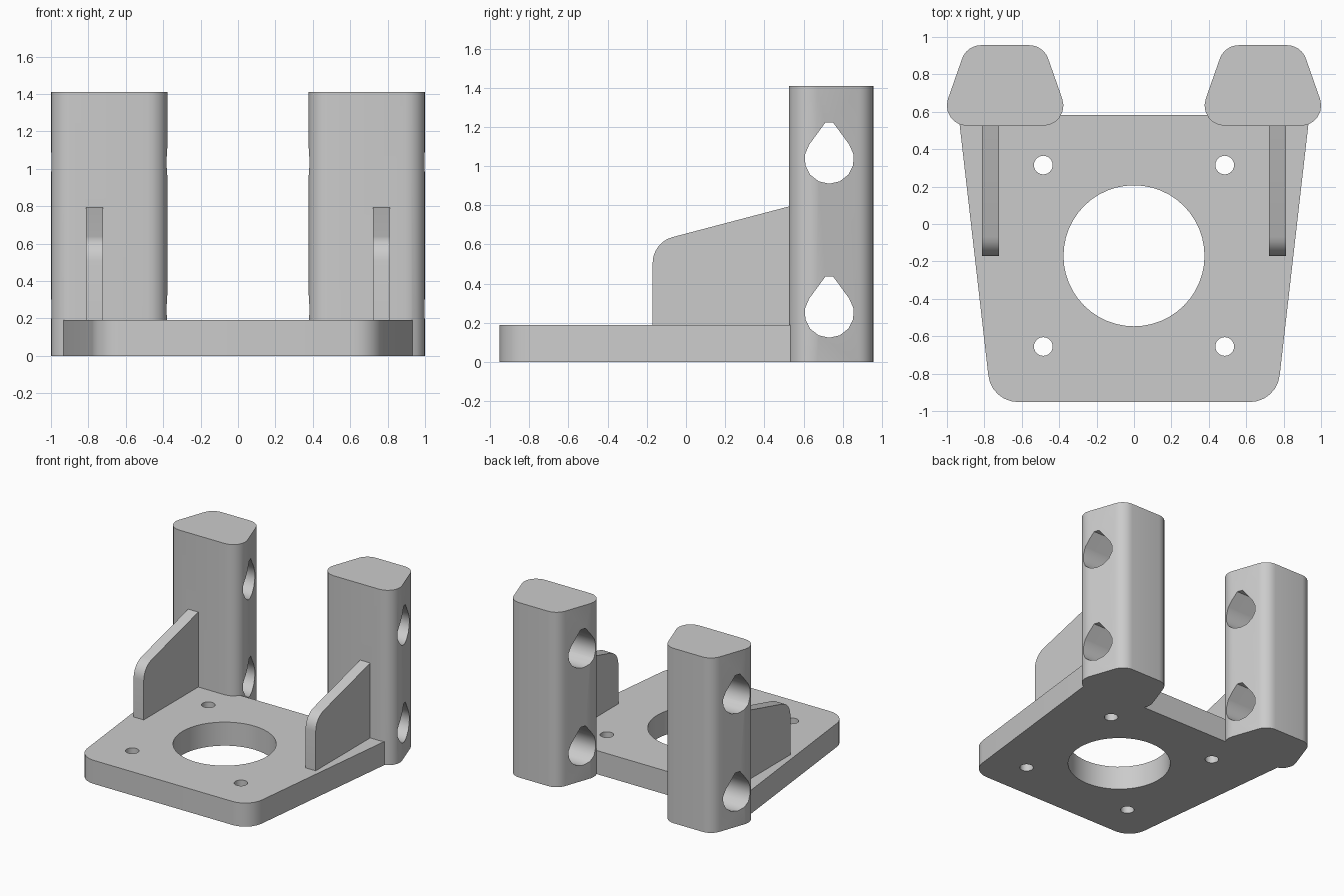
import bpy, bmesh, math
from mathutils import Vector

if "Cube" in bpy.data.objects:
    bpy.data.objects.remove(bpy.data.objects["Cube"])

grey = bpy.data.materials.new("plain grey")
grey.diffuse_color = (0.6, 0.6, 0.6, 1)
grey.use_nodes = True
grey.node_tree.nodes["Principled BSDF"].inputs["Base Color"].default_value = grey.diffuse_color


def rounded(corners, segs=6):
    """Outline from (x, y, radius) corners, with an arc at each non-zero radius."""
    out = []
    n = len(corners)
    for i, (x, y, r) in enumerate(corners):
        p = Vector((x, y))
        if r == 0:
            out.append(p)
            continue
        a = (Vector(corners[i - 1][:2]) - p).normalized()
        b = (Vector(corners[(i + 1) % n][:2]) - p).normalized()
        half = a.angle(b) / 2
        centre = p + (a + b).normalized() * r / math.sin(half)
        start = p + a * r / math.tan(half) - centre
        end = p + b * r / math.tan(half) - centre
        a0 = math.atan2(start.y, start.x)
        turn = math.atan2(end.y, end.x) - a0
        turn = (turn + math.pi) % (2 * math.pi) - math.pi
        for k in range(segs + 1):
            t = a0 + turn * k / segs
            out.append(centre + Vector((math.cos(t), math.sin(t))) * r)
    return out


def prism(name, outline, lo, hi, axis="z"):
    """Extrude an outline along z (outline is x, y) or along x (outline is y, z)."""
    def place(p, h):
        return (p[0], p[1], h) if axis == "z" else (h, p[0], p[1])
    bm = bmesh.new()
    low = [bm.verts.new(place(p, lo)) for p in outline]
    top = [bm.verts.new(place(p, hi)) for p in outline]
    bm.faces.new(low)
    bm.faces.new(top)
    n = len(outline)
    for i in range(n):
        j = (i + 1) % n
        bm.faces.new((low[i], low[j], top[j], top[i]))
    bmesh.ops.recalc_face_normals(bm, faces=bm.faces)
    me = bpy.data.meshes.new(name)
    bm.to_mesh(me)
    bm.free()
    me.materials.append(grey)
    ob = bpy.data.objects.new(name, me)
    bpy.context.collection.objects.link(ob)
    return ob


def combine(target, other, operation):
    """Apply a boolean, then remove the helper part."""
    mod = target.modifiers.new("bool", "BOOLEAN")
    mod.operation = operation
    mod.solver = "EXACT"
    mod.object = other
    bpy.context.view_layer.objects.active = target
    bpy.ops.object.modifier_apply(modifier=mod.name)
    bpy.data.objects.remove(other)


def circle(cx, cy, r, n):
    return [(cx + r * math.cos(2 * math.pi * k / n), cy + r * math.sin(2 * math.pi * k / n))
            for k in range(n)]


# Tapered base plate
bracket = prism("motor_bracket", rounded([
    (-0.7625, -0.952, 0.16), (0.7625, -0.952, 0.16), (0.938, 0.582, 0), (-0.938, 0.582, 0)]), 0, 0.19)

# Central opening and four screw holes
combine(bracket, prism("centre_hole", circle(0, -0.17, 0.377, 48), -0.1, 0.3), "DIFFERENCE")
for x in (-0.485, 0.485):
    for y in (-0.655, 0.315):
        combine(bracket, prism("screw_hole", circle(x, y, 0.05, 24), -0.1, 0.3), "DIFFERENCE")

for s in (-1, 1):
    # Rounded upright post
    c = 0.689 * s
    post = prism("post", rounded([
        (c - 0.356, 0.525, 0.108), (c + 0.356, 0.525, 0.108),
        (c + 0.205, 0.956, 0.108), (c - 0.205, 0.956, 0.108)]), 0, 1.41)
    # Teardrop cross holes
    for z in (0.25, 1.036):
        arc = [math.radians(36 - 252 * k / 10) for k in range(11)]
        drop = [(0.731 + 0.126 * math.cos(t), z + 0.126 * math.sin(t)) for t in arc]
        drop += [(0.711, z + 0.186), (0.751, z + 0.186)]
        combine(post, prism("teardrop", drop, c - 0.5, c + 0.5, "x"), "DIFFERENCE")
    combine(bracket, post, "UNION")
    # Sloped stiffening rib
    x0, x1 = sorted((0.722 * s, 0.812 * s))
    rib = prism("rib", rounded([
        (-0.17, 0.1, 0), (0.56, 0.1, 0), (0.56, 0.803, 0), (-0.17, 0.611, 0.135)]), x0, x1, "x")
    combine(bracket, rib, "UNION")

# Smooth the rounded corners, keep real edges sharp
bpy.ops.object.select_all(action="DESELECT")
bracket.select_set(True)
bpy.context.view_layer.objects.active = bracket
bpy.ops.object.shade_smooth_by_angle(angle=math.radians(30))
